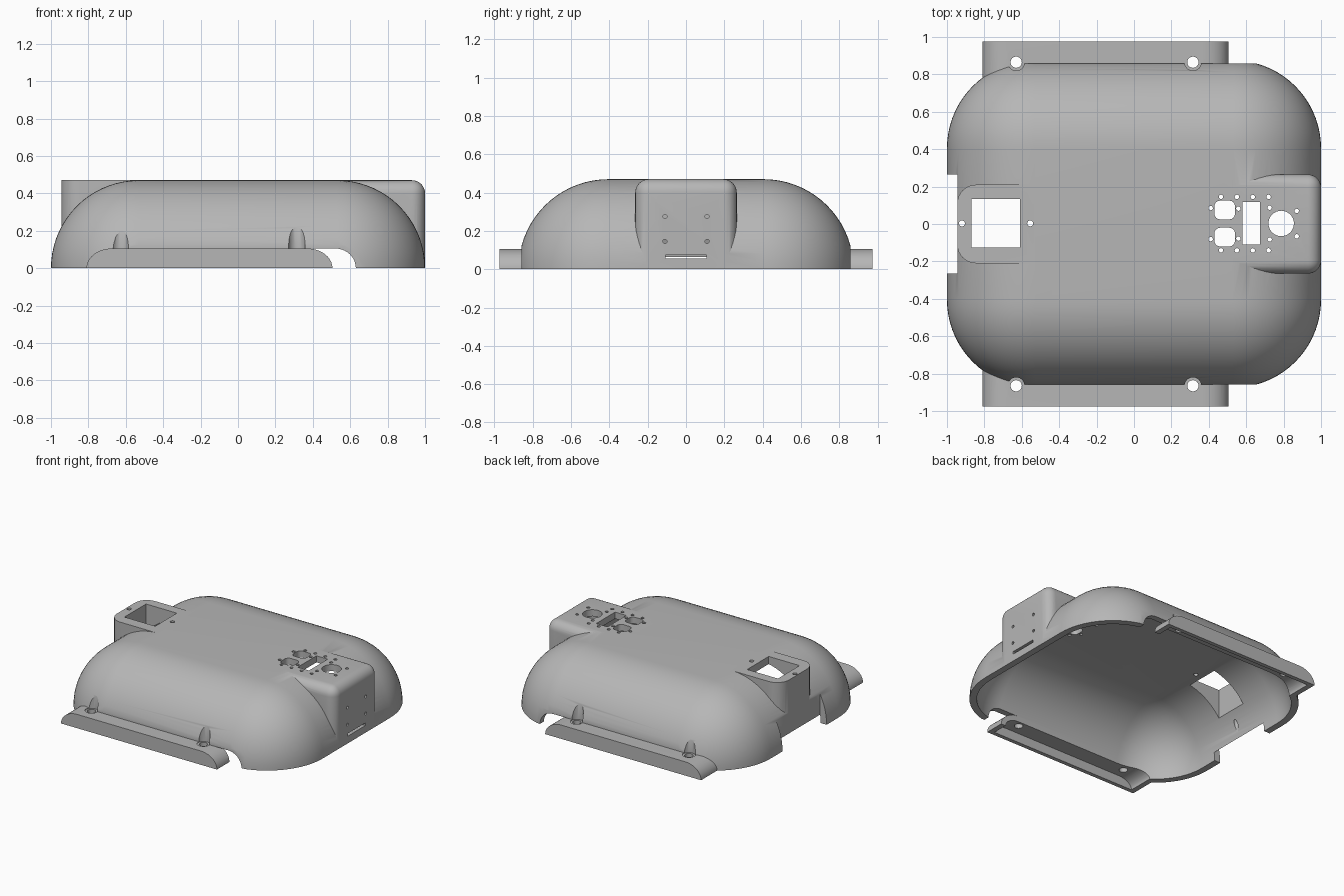
import bpy, bmesh, math
from mathutils import Matrix, Vector

if "Cube" in bpy.data.objects:
    bpy.data.objects.remove(bpy.data.objects["Cube"])

grey = bpy.data.materials.new("plain_grey")
grey.use_nodes = True
colour = (0.47, 0.47, 0.47, 1)
grey.diffuse_color = colour
grey.node_tree.nodes["Principled BSDF"].inputs["Base Color"].default_value = colour


def finish(bm, name):
    bmesh.ops.recalc_face_normals(bm, faces=bm.faces)
    mesh = bpy.data.meshes.new(name)
    bm.to_mesh(mesh)
    bm.free()
    mesh.materials.append(grey)
    obj = bpy.data.objects.new(name, mesh)
    bpy.context.collection.objects.link(obj)
    return obj


def add_box(bm, lo, hi, radius=0, segments=8, vertical=False):
    """Box between two corners; rounds all edges or only the upright ones."""
    lo, hi = Vector(lo), Vector(hi)
    m = Matrix.Translation((lo + hi) / 2) @ Matrix.Diagonal((*(hi - lo), 1))
    verts = bmesh.ops.create_cube(bm, size=1, matrix=m)["verts"]
    if radius:
        edges = {e for v in verts for e in v.link_edges}
        if vertical:
            edges = [e for e in edges if abs(e.verts[0].co.z - e.verts[1].co.z) > 1e-4]
        bmesh.ops.bevel(bm, geom=list(edges), offset=radius, segments=segments,
                        profile=0.5, affect='EDGES', clamp_overlap=False)


def box(name, *args, **kw):
    bm = bmesh.new()
    add_box(bm, *args, **kw)
    return finish(bm, name)


def add_rod(bm, centre, radius, depth, sides=16, turn=Matrix()):
    bmesh.ops.create_cone(bm, cap_ends=True, segments=sides, radius1=radius,
                          radius2=radius, depth=depth,
                          matrix=Matrix.Translation(centre) @ turn)


def arch(name, x0, x1, top, radius, y0, y1):
    """Low bar with rounded upper ends, running below the base plane."""
    pts = [(x0, -0.1)]
    steps = [i * math.pi / 20 for i in range(11)]
    pts += [(x0 + radius * (1 - math.cos(a)), top * math.sin(a)) for a in steps]
    pts += [(x1 - radius * (1 - math.cos(a)), top * math.sin(a)) for a in reversed(steps)]
    pts += [(x1, -0.1)]
    bm = bmesh.new()
    face = bm.faces.new([bm.verts.new((x, y0, z)) for x, z in pts])
    grown = bmesh.ops.extrude_face_region(bm, geom=[face])["geom"]
    for v in grown:
        if isinstance(v, bmesh.types.BMVert):
            v.co.y = y1
    return finish(bm, name)


def combine(target, tool, operation='DIFFERENCE'):
    tool.hide_render = True
    mod = target.modifiers.new("combine", 'BOOLEAN')
    mod.operation, mod.solver, mod.object = operation, 'EXACT', tool
    bpy.context.view_layer.objects.active = target
    bpy.ops.object.modifier_apply(modifier=mod.name)
    bpy.data.objects.remove(tool)


# Domed cover, trimmed flat along both long sides
shell = box("cover_shell", (-1, -0.875, -0.6), (1, 0.875, 0.47), 0.47, 18)
combine(shell, box("side_trim", (-2, -0.858, -0.1), (2, 0.858, 1)), 'INTERSECT')

# Flat recess at the left end, then the two raised housings
combine(shell, box("end_recess", (-2, -0.265, -0.5), (-0.945, 0.265, 1)))
combine(shell, box("socket_housing", (-0.945, -0.21, -0.1), (-0.4, 0.21, 0.47),
                   0.1, vertical=True), 'UNION')
combine(shell, box("panel_housing", (0.4, -0.265, -0.3), (1, 0.265, 0.47), 0.07), 'UNION')

# Side openings and the mounting flanges standing in them
for s in (-1, 1):
    combine(shell, arch("side_notch", -0.76, 0.63, 0.105, 0.11, s * 0.7, s * 1.1))
    combine(shell, arch("mounting_flange", -0.81, 0.505, 0.105, 0.135, s * 0.76, s * 0.975), 'UNION')

# Hollow interior
combine(shell, box("main_cavity", (-0.95, -0.825, -0.6), (0.95, 0.825, 0.42), 0.42, 18))
combine(shell, box("panel_cavity", (0.5, -0.215, -0.3), (0.95, 0.215, 0.42), 0.04))
for s in (-1, 1):
    combine(shell, arch("flange_channel", -0.77, 0.465, 0.07, 0.11, s * 0.7, s * 0.945))

# Screw pockets and holes in the flanges
pockets, screws = bmesh.new(), bmesh.new()
for x in (-0.63, 0.315):
    for y in (-0.865, 0.865):
        add_rod(pockets, (x, y, 0.35), 0.045, 0.5, 24)
        add_rod(screws, (x, y, 0.1), 0.03, 0.3, 24)
combine(shell, finish(pockets, "screw_pockets"))
combine(shell, finish(screws, "screw_holes"))

# Square socket and panel openings
cuts = bmesh.new()
add_box(cuts, (-0.87, -0.125, -0.3), (-0.61, 0.135, 1))
add_box(cuts, (0.58, -0.11, 0.2), (0.675, 0.117, 1))
for y in (-0.07, 0.075):
    add_box(cuts, (0.43, y - 0.05, 0.2), (0.54, y + 0.05, 1), 0.03, 4, True)
add_rod(cuts, (0.787, 0.003, 0.5), 0.068, 0.5, 32)
add_box(cuts, (0.9, -0.107, 0.055), (1.1, 0.107, 0.075))
combine(shell, finish(cuts, "panel_openings"))

# Small fixing holes in the top and the end face
small = bmesh.new()
for x in (-0.92, -0.555):
    add_rod(small, (x, 0.003, 0.4), 0.016, 1)
for x, y in ((0.41, 0.083), (0.465, 0.143), (0.55, 0.143), (0.558, 0.08),
             (0.635, 0.143), (0.72, 0.143), (0.725, 0.085), (0.87, 0.068)):
    for s in (-1, 1):
        add_rod(small, (x, s * y + 0.002, 0.45), 0.012, 0.3, 12)
for y in (-0.11, 0.11):
    for z in (0.145, 0.275):
        add_rod(small, (1, y, z), 0.011, 0.2, 12, Matrix.Rotation(math.pi / 2, 4, 'Y'))
combine(shell, finish(small, "fixing_holes"))

# Level base
combine(shell, box("base_trim", (-2, -2, 0), (2, 2, 1)), 'INTERSECT')

bpy.ops.object.select_all(action='DESELECT')
shell.select_set(True)
bpy.context.view_layer.objects.active = shell
bpy.ops.object.shade_smooth_by_angle(angle=math.radians(30))
